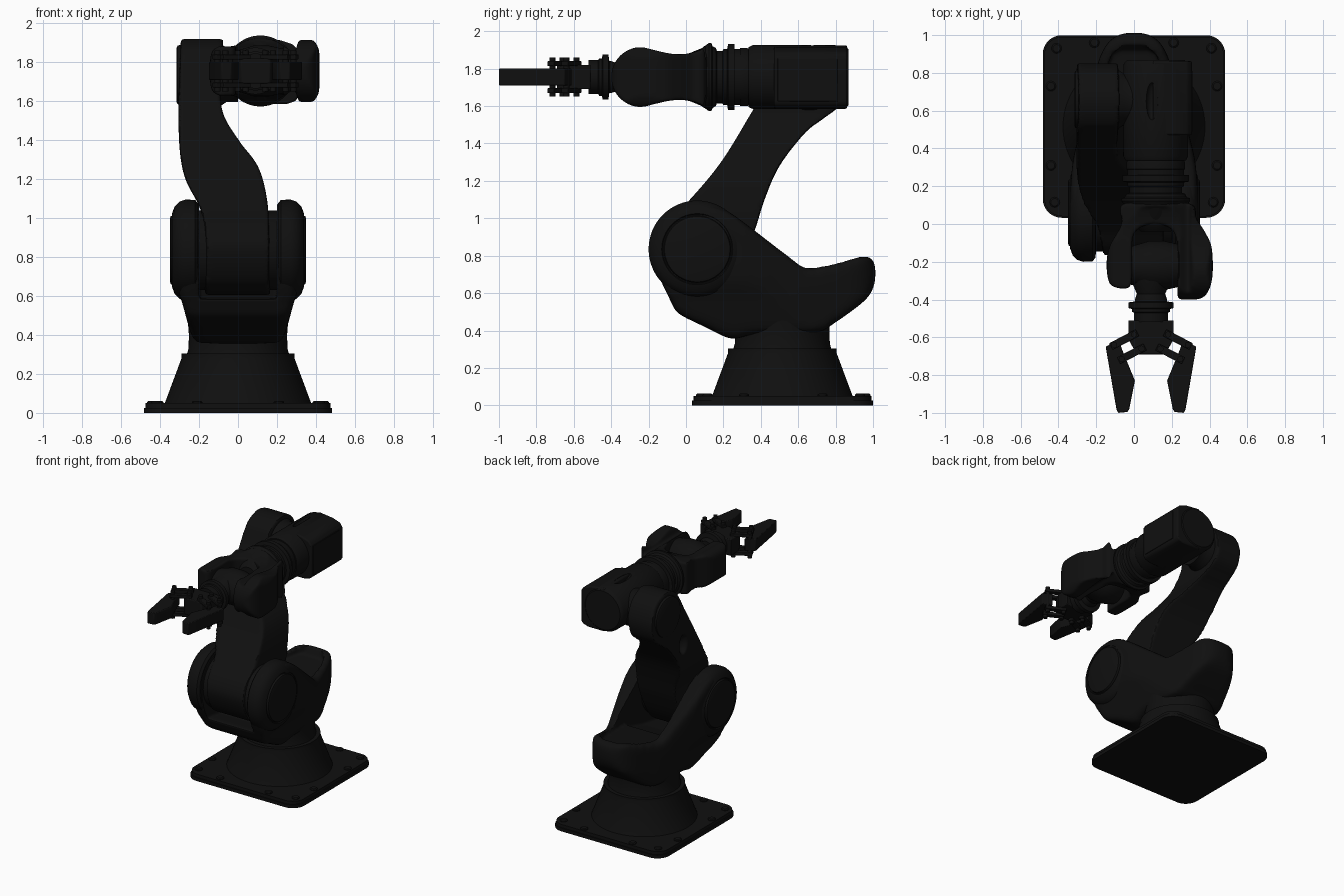
import bpy, bmesh, math
from mathutils import Vector

dark = bpy.data.materials.new("dark_paint")
dark.diffuse_color = (0.005, 0.005, 0.005, 1)


def place(axis, a, b, h):
    return {'x': (h, a, b), 'y': (a, h, b), 'z': (a, b, h)}[axis]


def finish(name, bm):
    bmesh.ops.remove_doubles(bm, verts=bm.verts, dist=1e-5)
    bmesh.ops.recalc_face_normals(bm, faces=bm.faces)
    me = bpy.data.meshes.new(name)
    bm.to_mesh(me)
    bm.free()
    me.materials.append(dark)
    ob = bpy.data.objects.new(name, me)
    bpy.context.collection.objects.link(ob)
    return ob


def prism(name, pts, axis, lo, hi, bevel=0):
    bm = bmesh.new()
    rows = [[bm.verts.new(place(axis, a, b, h)) for a, b in pts] for h in (lo, hi)]
    bm.faces.new(rows[0])
    bm.faces.new(rows[1])
    for i in range(len(pts)):
        j = (i + 1) % len(pts)
        bm.faces.new((rows[0][i], rows[0][j], rows[1][j], rows[1][i]))
    ob = finish(name, bm)
    if bevel:
        m = ob.modifiers.new("bevel", 'BEVEL')
        m.width, m.segments, m.limit_method = bevel, 2, 'ANGLE'
    return ob


def lathe(name, prof, axis, ca, cb, seg=48):
    # profile of (radius, height) turned about an axis, capped at both ends
    bm = bmesh.new()
    rings = []
    for r, h in prof:
        rings.append([bm.verts.new(place(axis, ca + r * math.cos(2 * math.pi * i / seg),
                                         cb + r * math.sin(2 * math.pi * i / seg), h)) for i in range(seg)])
    for p, q in zip(rings, rings[1:]):
        for i in range(seg):
            j = (i + 1) % seg
            bm.faces.new((p[i], p[j], q[j], q[i]))
    bm.faces.new(rings[0])
    bm.faces.new(rings[-1])
    return finish(name, bm)


def smooth(pts, n=5):
    # closed Catmull-Rom curve through the points
    p = [Vector(v) for v in pts]
    out = []
    for i in range(len(p)):
        a, b, c, d = p[i - 1], p[i], p[(i + 1) % len(p)], p[(i + 2) % len(p)]
        for k in range(n):
            t = k / n
            v = 0.5 * (2 * b + (c - a) * t + (2 * a - 5 * b + 4 * c - d) * t * t + (3 * b - a - 3 * c + d) * t ** 3)
            out.append((v.x, v.y))
    return out


def mirror(half):
    # (width, other) list made symmetric about x = 0
    return half + [(-w, o) for w, o in reversed(half)]


def apply_mods(ob):
    bpy.context.view_layer.objects.active = ob
    for m in list(ob.modifiers):
        bpy.ops.object.modifier_apply(modifier=m.name)


def boolean(ob, other, op):
    m = ob.modifiers.new("bool", 'BOOLEAN')
    m.operation, m.object, m.solver = op, other, 'EXACT'
    apply_mods(ob)
    bpy.data.objects.remove(other)


def soften(ob, voxel=0.011, steps=6):
    # turn a carved solid into a cast-looking one with rounded edges
    m = ob.modifiers.new("remesh", 'REMESH')
    m.mode, m.voxel_size, m.use_smooth_shade = 'VOXEL', voxel, True
    s = ob.modifiers.new("smooth", 'SMOOTH')
    s.iterations, s.factor = steps, 0.5
    apply_mods(ob)


def ellipsoid(loc, size):
    bm = bmesh.new()
    bmesh.ops.create_uvsphere(bm, u_segments=24, v_segments=16, radius=1)
    for v in bm.verts:
        v.co = [loc[i] + size[i] * v.co[i] for i in range(3)]
    return finish("cutter", bm)


def rounded(w, cy, r):
    return [(sx * (w - r) + r * math.cos(a), cy + sy * (w - r) + r * math.sin(a))
            for q, (sx, sy) in enumerate(((1, 1), (-1, 1), (-1, -1), (1, -1)))
            for a in [math.pi / 2 * (q + k / 8) for k in range(9)]]


# base plate, bolts and pedestal
prism("base_plate_lower", rounded(0.483, 0.516, 0.1), 'z', 0, 0.025)
prism("base_plate_upper", rounded(0.475, 0.516, 0.095), 'z', 0.025, 0.05)
for s in (-1, 1):
    for x, y in ((0.42, 0.115), (0.44, 0.31), (0.44, 0.73), (0.41, 0.93), (0.21, 0.96), (0.21, 0.08)):
        lathe("base_bolt", [(0.027, 0.045), (0.027, 0.056), (0.02, 0.062)], 'z', s * x, y, 16)
lathe("pedestal", [(0.38, 0.04), (0.37, 0.065), (0.29, 0.28), (0.29, 0.305), (0.265, 0.305)], 'z', 0, 0.515, 64)
lathe("turret_neck", [(0.265, 0.29), (0.254, 0.33), (0.252, 0.4), (0.258, 0.48)], 'z', 0, 0.515, 64)

# turret body: side, front and plan outlines carved together, with an open channel
body = prism("turret_body", smooth([
    (0.36, 0.38), (0.25, 0.352), (0.1, 0.42), (-0.05, 0.495), (-0.075, 0.545), (-0.14, 0.68), (-0.17, 0.83),
    (-0.13, 0.97), (-0.03, 1.05), (0.08, 1.08), (0.2, 1.05), (0.3, 0.985), (0.45, 0.87), (0.57, 0.78),
    (0.64, 0.732), (0.8, 0.76), (0.95, 0.8), (1.005, 0.775), (1.015, 0.68), (0.98, 0.585), (0.88, 0.5),
    (0.77, 0.425), (0.7, 0.39)]), 'x', -0.5, 0.5)
boolean(body, prism("cutter", smooth(mirror([
    (0.1, 0.25), (0.22, 0.36), (0.255, 0.45), (0.29, 0.58), (0.325, 0.68), (0.33, 0.9), (0.33, 1.2)])), 'y', -1, 2), 'INTERSECT')
boolean(body, prism("cutter", smooth(mirror([
    (0.2, -0.4), (0.3, -0.1), (0.335, 0.1), (0.33, 0.3), (0.28, 0.52), (0.22, 0.75), (0.175, 0.9), (0.12, 0.98),
    (0.05, 1.012)])), 'z', 0, 2), 'INTERSECT')
soften(body, 0.018, 28)
channel = prism("channel", [(-0.4, 1.3), (-0.4, 0.6), (-0.05, 0.585), (0.06, 0.57), (0.25, 0.6), (0.4, 0.64),
                            (0.48, 0.69), (0.92, 0.735), (1.0, 0.9), (0.6, 1.3)], 'x', -0.4, 0.4)
boolean(channel, prism("cutter", mirror([(0.2, -0.5), (0.2, 0.5), (0.155, 0.8), (0.115, 0.9), (0.05, 0.95)]),
                       'z', 0, 2), 'INTERSECT')
boolean(body, channel, 'DIFFERENCE')
soften(body, 0.01, 4)

# shoulder discs with grooved caps
for s in (-1, 1):
    lathe("shoulder_disc", [(r, s * x) for r, x in (
        (0.24, 0.205), (0.258, 0.22), (0.26, 0.27), (0.25, 0.3), (0.225, 0.325), (0.19, 0.338),
        (0.185, 0.33), (0.18, 0.33), (0.175, 0.345), (0.16, 0.35))], 'x', 0.06, 0.835, 64)
lathe("shoulder_axle", [(0.2, -0.21), (0.205, -0.2), (0.205, 0.2), (0.2, 0.21)], 'x', 0.06, 0.835, 64)

# lower arm: side outline carved by the S-shaped front outline
arm = prism("lower_arm", smooth([
    (-0.165, 0.83), (-0.13, 0.95), (-0.02, 1.055), (0.18, 1.29), (0.353, 1.57), (0.46, 1.75), (0.53, 1.87),
    (0.66, 1.92), (0.79, 1.87), (0.85, 1.74), (0.825, 1.61), (0.73, 1.53), (0.635, 1.455), (0.5, 1.28),
    (0.42, 1.1), (0.365, 0.93), (0.28, 0.75), (0.19, 0.645), (0.06, 0.605), (-0.09, 0.67)]), 'x', -0.5, 0.5)
boolean(arm, prism("cutter", smooth([
    (-0.165, 0.3), (-0.165, 0.7), (-0.165, 0.9), (-0.195, 1.05), (-0.27, 1.2), (-0.3, 1.36), (-0.305, 1.6),
    (-0.295, 1.85), (-0.275, 2.2), (-0.08, 2.2), (-0.08, 1.85), (-0.085, 1.57), (0, 1.405), (0.1, 1.27),
    (0.145, 1.12), (0.16, 0.95), (0.16, 0.7), (0.16, 0.3)]), 'y', -1, 2), 'INTERSECT')
boolean(arm, ellipsoid((-0.31, 0.46, 1.44), (0.06, 0.045, 0.08)), 'DIFFERENCE')
soften(arm)
lathe("elbow_hub", [(0.14, -0.315), (0.15, -0.31), (0.153, -0.3), (0.16, -0.28), (0.16, -0.09), (0.14, -0.06),
                    (0.14, 0)], 'x', 0.66, 1.735, 64)

# forearm housing, side box and wrist collars, all on one axis
AX, AZ = 0.115, 1.755
house = lathe("forearm_housing", [(0.15, 0.868), (0.16, 0.86), (0.17, 0.845), (0.172, 0.36), (0.16, 0.335),
                                  (0.15, 0.335), (0.15, 0.2)], 'y', AX, AZ, 64)
boolean(house, ellipsoid((0.095, 0.65, AZ + 0.175), (0.032, 0.1, 0.04)), 'DIFFERENCE')
prism("forearm_side_box", [(0.1, 1.585), (0.25, 1.585), (0.295, 1.6), (0.308, 1.62), (0.308, 1.86), (0.285, 1.89),
                           (0.22, 1.912), (0.1, 1.926)], 'y', 0.47, 0.862, 0.01)
prism("side_panel", [(0.49, 1.625), (0.81, 1.625), (0.81, 1.855), (0.49, 1.855)], 'x', 0.3, 0.311, 0.003)
lathe("forearm_collars", [(0.15, 0.34), (0.155, 0.325), (0.155, 0.29), (0.14, 0.285), (0.14, 0.26), (0.177, 0.258),
                          (0.177, 0.225), (0.15, 0.22), (0.15, 0.2), (0.14, 0.195), (0.14, 0.165),
                          (0.155, 0.16), (0.165, 0.142), (0.182, 0.136), (0.182, 0.122), (0.155, 0.085),
                          (0.12, 0.0), (0.08, -0.04)], 'y', AX, AZ, 64)

# wrist fork: side, plan and front outlines carved together
fork = prism("wrist_fork", smooth(
    [(0.11, AZ + 0.165), (0.08, AZ + 0.148), (0, AZ + 0.124), (-0.08, AZ + 0.125), (-0.16, AZ + 0.142)]
    + [(-0.24 + 0.16 * math.cos(a), AZ + 0.16 * math.sin(a)) for a in [math.pi * (0.5 + k / 8) for k in range(9)]]
    + [(-0.16, AZ - 0.142), (-0.08, AZ - 0.125), (0, AZ - 0.124), (0.08, AZ - 0.148), (0.11, AZ - 0.165)], 4), 'x', -0.4, 0.6)
boolean(fork, prism("cutter", smooth([
    (-0.05, 0.11), (-0.065, 0), (-0.125, -0.11), (-0.145, -0.2), (-0.135, -0.3), (-0.1, -0.335), (-0.02, -0.33),
    (-0.01, -0.2), (0.0, -0.05), (0.1, -0.0), (0.21, -0.04), (0.235, -0.2), (0.235, -0.4), (0.33, -0.4),
    (0.385, -0.37), (0.415, -0.28), (0.412, -0.13), (0.38, -0.05), (0.33, 0.03), (0.29, 0.11)]), 'z', 1, 2.5), 'INTERSECT')
half = [(0.42, 0.07), (0.407, 0.13), (0.375, 0.162), (0.315, 0.158), (0.29, 0.1), (0.24, 0.125), (0.17, 0.165),
        (0.06, 0.165), (0, 0.135), (-0.05, 0.125), (-0.1, 0.125), (-0.14, 0.08)]
boolean(fork, prism("cutter", smooth([(x, AZ + h) for x, h in half] + [(x, AZ - h) for x, h in half[::-1]]),
                    'y', -1, 1), 'INTERSECT')
soften(fork, 0.008, 12)
lathe("wrist_knuckle", [(0.1, -0.02), (0.115, 0.03), (0.13, 0.08), (0.13, 0.16), (0.11, 0.25)], 'x', -0.22, AZ)
lathe("wrist_nose", [(0.12, -0.22), (0.1, -0.31), (0.075, -0.37), (0.085, -0.4), (0.085, -0.41), (0.12, -0.415),
                     (0.12, -0.445), (0.1, -0.45), (0.1, -0.465), (0.09, -0.47), (0.09, -0.52)], 'y', 0.09, AZ)

# gripper: palm, parallel links, pivots and fingers mirrored about GX
GX = 0.09
prism("gripper_palm", [(GX + w, y) for w, y in mirror([
    (0.12, -0.51), (0.12, -0.61), (0.075, -0.69)])], 'z', AZ - 0.065, AZ + 0.065, 0.006)


def bar(name, p, q, lo, hi, w=0.02):
    p, q = Vector(p), Vector(q)
    d = (q - p).normalized() * w
    n = Vector((-d.y, d.x))
    prism(name, [tuple(v) for v in (p - d + n, q + d + n, q + d - n, p - d - n)], 'z', lo, hi, 0.004)


for s in (-1, 1):
    for a, b in (((0.09, -0.585), (0.195, -0.64)), ((0.05, -0.66), (0.155, -0.715))):
        p, q = (GX + s * a[0], a[1]), (GX + s * b[0], b[1])
        for t in (-1, 1):
            z = AZ + t * 0.072
            bar("finger_link", p, q, z - 0.013, z + 0.013)
        for c in (p, q):
            lathe("link_pivot", [(0.016, AZ - 0.105), (0.016, AZ + 0.105)], 'z', c[0], c[1], 16)
    prism("finger", [(GX + s * w, y) for w, y in (
        (0.24, -0.65), (0.17, -0.61), (0.155, -0.66), (0.085, -0.83), (0.115, -0.98), (0.125, -0.995),
        (0.175, -1.0), (0.183, -0.98))], 'z', AZ - 0.046, AZ + 0.046, 0.005)

# smooth shading with sharp edges kept
bpy.ops.object.select_all(action='SELECT')
bpy.context.view_layer.objects.active = fork
bpy.ops.object.shade_smooth_by_angle(angle=math.radians(35))
